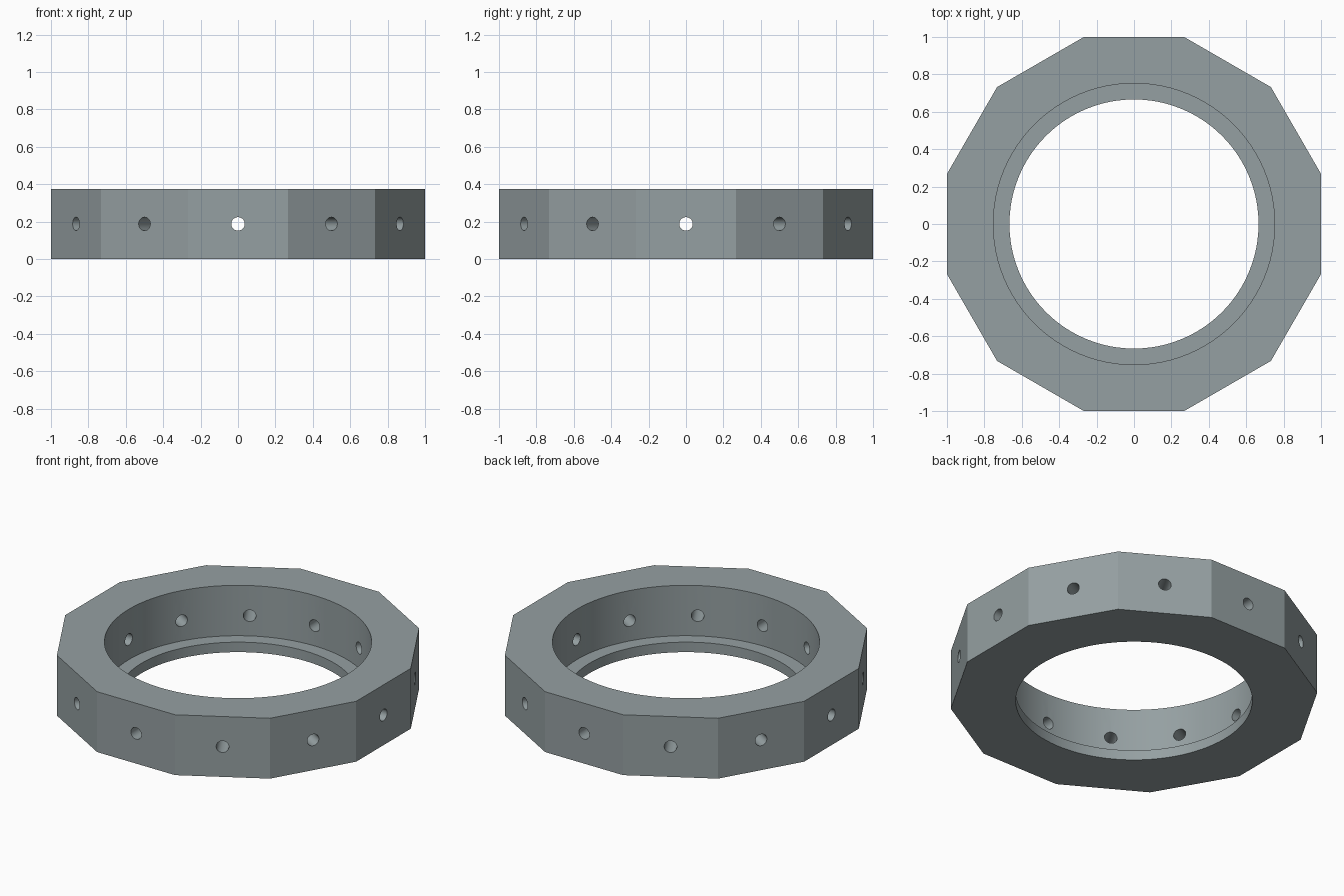
import bpy, bmesh, math
from mathutils import Matrix

if "Cube" in bpy.data.objects:
    bpy.data.objects.remove(bpy.data.objects["Cube"])

SIDES = 12
HEIGHT = 0.375
BORE_R, LIP_R, LIP_Z = 0.752, 0.666, 0.062
HOLE_R = 0.036


def add_cylinder(bm, radius, z0, z1, segments, matrix=Matrix()):
    """Cylinder along z from z0 to z1, then moved by matrix."""
    place = matrix @ Matrix.Translation((0, 0, (z0 + z1) / 2))
    bmesh.ops.create_cone(bm, cap_ends=True, segments=segments, radius1=radius,
                          radius2=radius, depth=z1 - z0, matrix=place)


def make_object(name, bm):
    bmesh.ops.recalc_face_normals(bm, faces=bm.faces)
    mesh = bpy.data.meshes.new(name)
    bm.to_mesh(mesh)
    bm.free()
    obj = bpy.data.objects.new(name, mesh)
    bpy.context.collection.objects.link(obj)
    return obj


def cut(target, cutter):
    mod = target.modifiers.new("cut", 'BOOLEAN')
    mod.operation = 'DIFFERENCE'
    mod.solver = 'EXACT'
    mod.object = cutter
    cutter.hide_render = True
    bpy.context.view_layer.objects.active = target
    bpy.ops.object.modifier_apply(modifier=mod.name)
    bpy.data.objects.remove(cutter)


# Twelve-sided body with flats facing the axes
bm = bmesh.new()
add_cylinder(bm, 1 / math.cos(math.pi / SIDES), 0, HEIGHT, SIDES,
             Matrix.Rotation(math.pi / SIDES, 4, 'Z'))
ring = make_object("ring_body", bm)

# Main bore, leaving a thin lip at the bottom
bm = bmesh.new()
add_cylinder(bm, BORE_R, LIP_Z, HEIGHT + 0.2, 96)
cut(ring, make_object("bore_cutter", bm))

# Narrower opening through the lip
bm = bmesh.new()
add_cylinder(bm, LIP_R, -0.2, HEIGHT + 0.2, 96)
cut(ring, make_object("lip_cutter", bm))

# One radial hole through the middle of every flat
bm = bmesh.new()
for i in range(SIDES):
    turn = Matrix.Rotation(i * 2 * math.pi / SIDES, 4, 'Z')
    aim = Matrix.Rotation(math.pi / 2, 4, 'Y')
    add_cylinder(bm, HOLE_R, 0.6, 1.1, 32,
                 Matrix.Translation((0, 0, HEIGHT / 2)) @ turn @ aim)
cut(ring, make_object("hole_cutter", bm))

# Grey metal, smooth bores and crisp flats
steel = bpy.data.materials.new("blue_grey_steel")
steel.diffuse_color = (0.30, 0.35, 0.36, 1)
steel.use_nodes = True
steel.node_tree.nodes["Principled BSDF"].inputs["Base Color"].default_value = steel.diffuse_color
ring.data.materials.clear()
ring.data.materials.append(steel)
for poly in ring.data.polygons:
    poly.material_index = 0
bpy.ops.object.select_all(action='DESELECT')
ring.select_set(True)
bpy.context.view_layer.objects.active = ring
bpy.ops.object.shade_smooth_by_angle(angle=math.radians(20))
